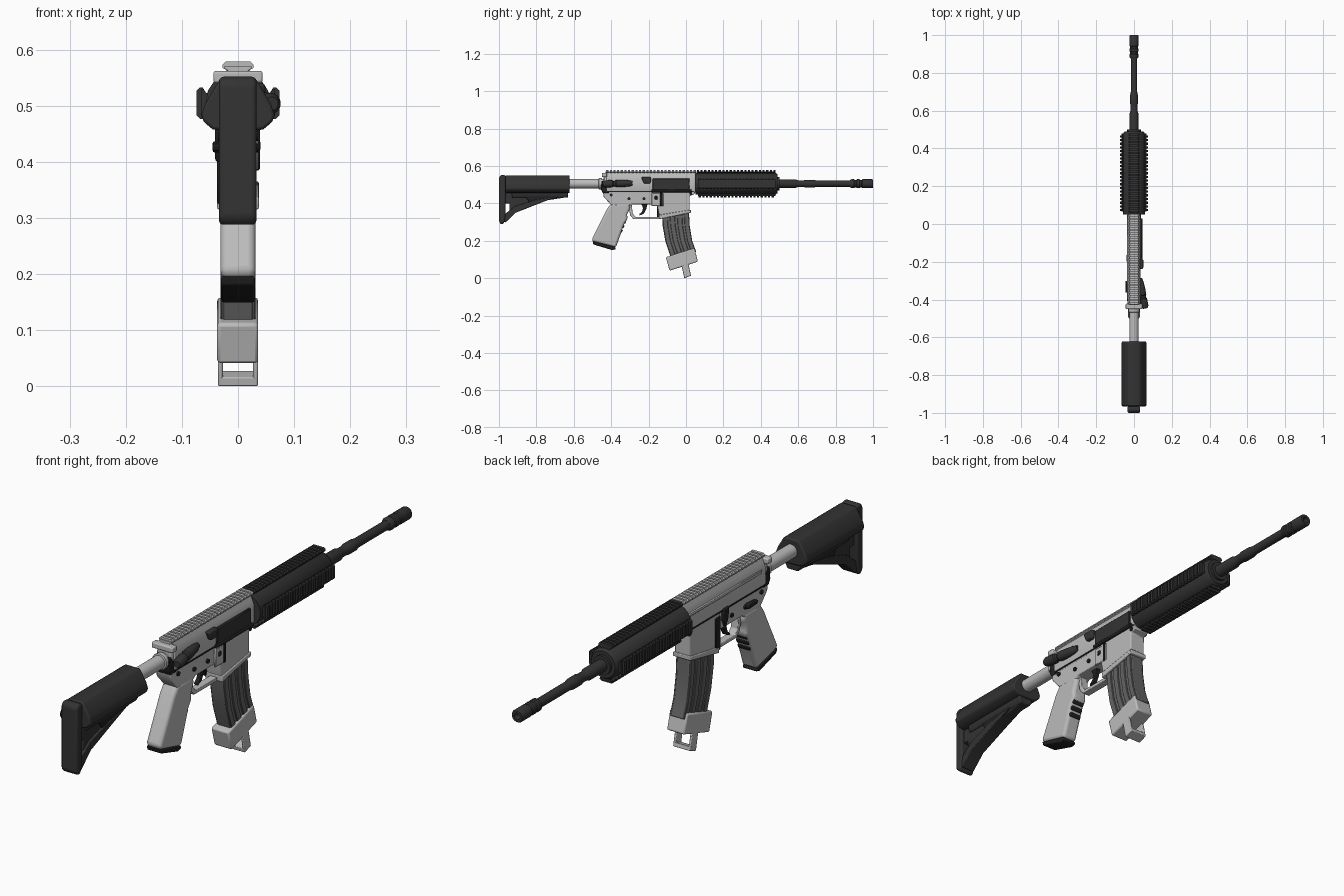
import bpy, bmesh, math
from mathutils import Vector, Matrix

def mat(name, v):
    m = bpy.data.materials.new(name)
    m.diffuse_color = (v, v, v, 1)
    return m
LIGHT, MID, DARK, BLACK = mat("light_grey", .50), mat("mid_grey", .125), mat("charcoal", .033), mat("black", .015)
ZC = .505  # bore axis height

def finish(name, bm, m, bevel=0, seg=2):
    bmesh.ops.recalc_face_normals(bm, faces=bm.faces)
    me = bpy.data.meshes.new(name)
    bm.to_mesh(me)
    bm.free()
    me.materials.append(m)
    ob = bpy.data.objects.new(name, me)
    bpy.context.collection.objects.link(ob)
    if bevel:
        b = ob.modifiers.new("bevel", 'BEVEL')
        b.width, b.segments, b.limit_method, b.angle_limit = bevel, seg, 'ANGLE', math.radians(35)
    bpy.ops.object.select_all(action='DESELECT')
    bpy.context.view_layer.objects.active = ob
    ob.select_set(True)
    bpy.ops.object.shade_smooth_by_angle(angle=math.radians(35))
    return ob

def extrude(bm, pts, d):
    a = [bm.verts.new(p) for p in pts]
    b = [bm.verts.new(Vector(p) + Vector(d)) for p in pts]
    bm.faces.new(a)
    bm.faces.new(b[::-1])
    for i in range(len(a)):
        j = (i + 1) % len(a)
        bm.faces.new((a[i], a[j], b[j], b[i]))

def prism(name, yz, x0, x1, m, bevel=0, seg=2):
    bm = bmesh.new()
    extrude(bm, [(x0, y, z) for y, z in yz], (x1 - x0, 0, 0))
    return finish(name, bm, m, bevel, seg)

def section(name, half, y0, y1, m, bevel=0, seg=2):
    # symmetric x-z outline swept along y
    bm = bmesh.new()
    pts = half + [(-x, z) for x, z in half[::-1]]
    extrude(bm, [(x, y0, z) for x, z in pts], (0, y1 - y0, 0))
    return finish(name, bm, m, bevel, seg)

def box(name, x0, x1, y0, y1, z0, z1, m, bevel=.003):
    return prism(name, [(y0, z0), (y1, z0), (y1, z1), (y0, z1)], x0, x1, m, bevel, 1)

def lathe(name, st, m, start=(0, 0, ZC), axis=(0, 1, 0), n=24):
    # st: (distance along axis, radius)
    bm = bmesh.new()
    q = Vector((0, 0, 1)).rotation_difference(Vector(axis).normalized())
    rings = [[bm.verts.new(Vector(start) + q @ Vector((r * math.cos(2 * math.pi * k / n), r * math.sin(2 * math.pi * k / n), d)))
              for k in range(n)] for d, r in st]
    for a, b in zip(rings, rings[1:]):
        for k in range(n):
            bm.faces.new((a[k], a[(k + 1) % n], b[(k + 1) % n], b[k]))
    bm.faces.new(rings[0])
    bm.faces.new(rings[-1])
    return finish(name, bm, m)

def rail(name, y0, y1, ang, m, pitch=.0195):
    # slotted rail: low base plus repeating teeth, turned around the bore axis
    bm = bmesh.new()
    rot = Matrix.Rotation(ang, 3, 'Y')
    def add(half, ya, yb):
        pts = half + [(-x, z) for x, z in half[::-1]]
        extrude(bm, [rot @ Vector((x, ya, z)) + Vector((0, 0, ZC)) for x, z in pts], (0, yb - ya, 0))
    add([(.018, .04), (.018, .058), (.024, .062), (.024, .066)], y0, y1)
    for i in range(int((y1 - y0) / pitch + .4)):
        y = y0 + .003 + i * pitch
        add([(.018, .045), (.018, .057), (.028, .063), (.028, .068), (.022, .074)], y, y + .0115)
    return finish(name, bm, m)

# barrel with muzzle device
lathe("barrel", [(.40, .023), (.585, .023), (.60, .018), (.63, .018), (.64, .021), (.68, .021), (.70, .017), (.89, .017)], DARK)
lathe("muzzle_device", [(.875, .018), (.885, .024), (.898, .024), (.902, .02), (.91, .02), (.914, .024), (.927, .024),
                        (.931, .02), (.939, .02), (.943, .024), (.995, .024), (1, .021), (1, .012), (.96, .012)], DARK)

# handguard with four rails
lathe("handguard", [(.05, .05), (.05, .058), (.478, .058), (.49, .05), (.49, .036), (.5, .036), (.5, .02)], DARK, n=16)
for i, s in enumerate(("top", "right", "bottom", "left")):
    rail(s + "_handguard_rail", .055 if i == 0 else .065, .478, i * math.pi / 2, DARK)

# upper receiver
section("upper_receiver", [(.02, .566), (.026, .55), (.034, .53), (.034, .475), (.03, .455)], -.425, .05, LIGHT, .004)
rail("receiver_top_rail", -.43, .052, 0, LIGHT)
section("charging_handle", [(.044, .562), (.044, .541)], -.45, -.422, LIGHT, .004)
section("rear_receiver_ring", [(.022, .545), (.03, .53), (.03, .46)], -.44, -.42, LIGHT, .005)
box("ejection_port_cover", .03, .041, -.18, .02, .47, .532, DARK)
lathe("port_cover_hinge", [(-.185, .007), (.03, .007)], BLACK, (.038, 0, .466), n=12)
prism("case_deflector", [(-.24, .54), (-.185, .54), (-.19, .505), (-.225, .505)], .028, .049, DARK, .006)
lathe("forward_assist", [(0, .012), (.02, .017), (.06, .019), (.09, .019), (.095, .015), (.105, .015), (.11, .019),
                         (.15, .019), (.163, .012)], DARK, (.03, -.287, .507), (.03, -.16, -.003), 20)
box("left_receiver_ridge", -.037, -.03, -.40, .03, .515, .53, LIGHT)

# lower receiver, magazine well and trigger guard
prism("lower_receiver", [(-.445, .465), (-.44, .435), (-.40, .39), (-.305, .385), (-.295, .395), (-.14, .395), (-.14, .465)], -.03, .03, LIGHT, .004)
prism("magazine_well", [(-.155, .465), (.045, .465), (.045, .448), (.02, .44), (.02, .35), (-.14, .32), (-.155, .39)], -.033, .033, LIGHT, .004)
prism("magazine_well_lip", [(-.145, .338), (.026, .366), (.026, .35), (-.145, .315)], -.037, .037, LIGHT, .003)
box("receiver_seam", -.0345, .0345, -.42, .04, .461, .466, BLACK, 0)
prism("trigger_guard", [(-.31, .392), (-.29, .392), (-.285, .345), (-.27, .328), (-.14, .328), (-.14, .315), (-.28, .315), (-.298, .335)], -.015, .015, LIGHT, .002)
prism("trigger", [(-.24, .40), (-.205, .40), (-.212, .37), (-.225, .345), (-.248, .335), (-.25, .342), (-.235, .355), (-.23, .375)], -.008, .008, BLACK, .002)
box("magazine_release_fence", .028, .036, -.185, -.12, .385, .455, LIGHT)
box("magazine_release_frame", .028, .039, -.138, -.125, .385, .46, BLACK)
box("magazine_release_button", .03, .04, -.168, -.152, .42, .438, BLACK)
box("left_well_band", -.037, -.028, -.155, -.125, .325, .45, BLACK)
prism("bolt_catch", [(-.20, .47), (-.17, .47), (-.165, .43), (-.18, .40), (-.195, .43)], -.041, -.028, BLACK, .003)
for i, (y, z) in enumerate(((-.305, .425), (-.225, .425), (.025, .452), (-.40, .445))):
    lathe("cross_pin_%d" % i, [(-.036, .008), (.036, .008)], BLACK, (0, y, z), (1, 0, 0), 12)
prism("selector_lever", [(-.365, .432), (-.31, .437), (-.30, .427), (-.31, .417), (-.36, .42)], -.045, -.028, BLACK, .003)

# pistol grip
prism("pistol_grip", [(-.40, .40), (-.305, .40), (-.298, .375), (-.315, .34), (-.312, .315), (-.33, .29), (-.375, .163),
                      (-.495, .195), (-.505, .205), (-.425, .365)], -.031, .031, LIGHT, .012, 3)
prism("grip_cap", [(-.500, .198), (-.38, .168), (-.375, .155), (-.395, .15), (-.495, .18)], -.03, .03, BLACK, .004)
for i in range(3):
    y, z = -.325 - i * .009, .302 - i * .024
    prism("grip_band_%d" % i, [(y - .02, z + .008), (y + .006, z + .004), (y, z - .011), (y - .025, z - .006)], -.025, .025, BLACK, .003)

# curved magazine with ribs
back = [(-.13, .37), (-.125, .28), (-.11, .195), (-.08, .105)]
front = [(.015, .37), (.02, .28), (.033, .20), (.055, .14)]
def strip(f0, f1):
    mix = lambda f: [tuple(Vector(a).lerp(Vector(b), f)) for a, b in zip(back, front)]
    return mix(f0) + mix(f1)[::-1]
prism("magazine", strip(0, 1), -.027, .027, MID, .004)
for i, (a, b) in enumerate(((.02, .2), (.29, .47), (.56, .74), (.82, .99))):
    prism("magazine_rib_%d" % i, strip(a, b), -.031, .031, MID, .002, 1)
prism("magazine_base", [(-.108, .112), (.045, .16), (.064, .088), (-.088, .04)], -.037, .036, LIGHT, .006)
loop = [(-.024, .068), (.012, .08), (.027, .013), (-.009, 0)]
for s in (-1, 1):
    prism("pull_loop_side_%d" % s, loop, s * .027, s * .036, LIGHT, .003)
prism("pull_loop_bar", [(-.0125, .016), (.0235, .028), (.027, .013), (-.009, 0)], -.034, .034, LIGHT, .002)

# buffer tube and nut
lathe("buffer_tube", [(-.70, .025), (-.43, .025)], LIGHT)
lathe("tube_nut", [(-.468, .025), (-.466, .03), (-.45, .03), (-.448, .025)], LIGHT)
prism("end_plate", [(-.452, .52), (-.44, .52), (-.41, .48), (-.41, .455), (-.445, .455), (-.455, .475)], -.032, .032, BLACK, .003)

# shoulder stock
section("stock_body", [(.026, .55), (.034, .545), (.058, .505), (.065, .485), (.062, .472), (.045, .458), (.02, .455)], -.965, -.622, DARK, .005)
prism("stock_butt", [(-1, .54), (-.988, .553), (-.965, .55), (-.965, .33), (-.972, .295), (-.985, .285), (-1, .30)], -.034, .033, DARK, .012, 3)
section("stock_lower_front", [(.03, .465), (.03, .445), (.022, .43)], -.93, -.63, DARK, .004)
prism("stock_brace", [(-.945, .45), (-.64, .45), (-.64, .432), (-.77, .412), (-.90, .36), (-.945, .325)], -.02, .02, DARK, .004)
prism("stock_brace_rim", [(-.972, .315), (-.972, .34), (-.915, .385), (-.80, .42), (-.69, .435), (-.77, .405), (-.91, .35), (-.968, .295)], -.028, .028, DARK, .003)
prism("stock_lever", [(-.86, .44), (-.69, .44), (-.71, .425), (-.83, .395)], -.026, .026, BLACK, .003)
box("stock_sling_bar", -.02, .02, -.97, -.93, .40, .46, DARK)
